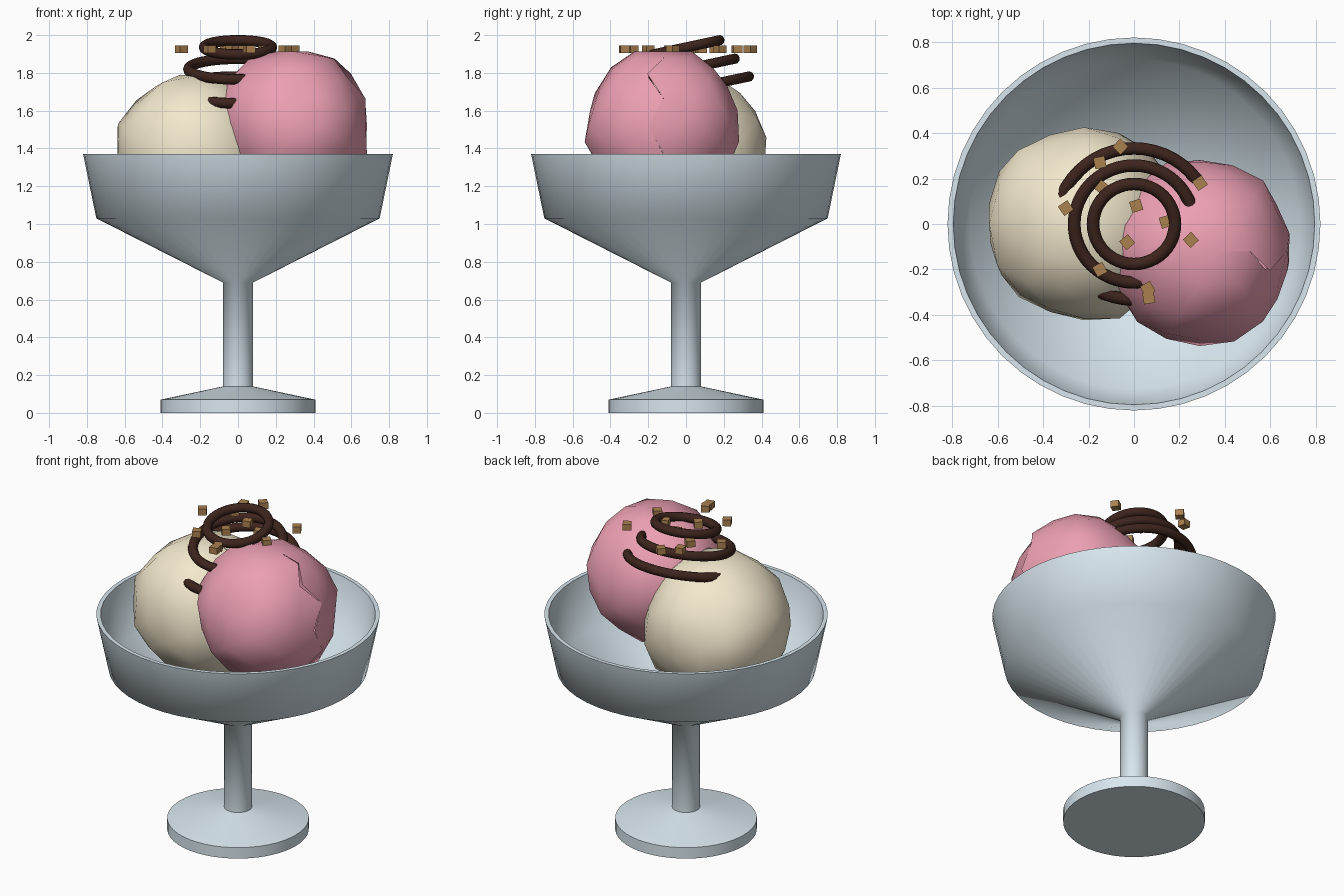
import bpy, bmesh, math, random
from mathutils import Vector

if "Cube" in bpy.data.objects:
    bpy.data.objects.remove(bpy.data.objects["Cube"])

random.seed(4)


def material(name, color):
    m = bpy.data.materials.new(name)
    m.diffuse_color = (*color, 1)
    m.use_nodes = True
    m.node_tree.nodes["Principled BSDF"].inputs["Base Color"].default_value = m.diffuse_color
    return m


GLASS = material("glass", (0.69, 0.80, 0.86))
CREAM = material("vanilla", (0.90, 0.81, 0.61))
PINK = material("strawberry", (0.84, 0.35, 0.45))
CHOC = material("chocolate", (0.047, 0.018, 0.012))
NUT = material("nut", (0.40, 0.22, 0.08))


def add_object(name, bm, mat, smooth=True):
    me = bpy.data.meshes.new(name)
    for f in bm.faces:
        f.smooth = smooth
    bm.to_mesh(me)
    bm.free()
    ob = bpy.data.objects.new(name, me)
    me.materials.append(mat)
    bpy.context.collection.objects.link(ob)
    return ob


# Stemmed dish: one lathed profile, outside then inside
def lathe(name, profile, steps, mat):
    bm = bmesh.new()
    vs = [bm.verts.new((r, 0, z)) for r, z in profile]
    es = [bm.edges.new(p) for p in zip(vs, vs[1:])]
    bmesh.ops.spin(bm, geom=vs + es, cent=(0, 0, 0), axis=(0, 0, 1),
                   angle=2 * math.pi, steps=steps)
    bmesh.ops.remove_doubles(bm, verts=bm.verts, dist=1e-4)
    bmesh.ops.recalc_face_normals(bm, faces=bm.faces)
    ob = add_object(name, bm, mat)
    bpy.context.view_layer.objects.active = ob
    ob.select_set(True)
    bpy.ops.object.shade_smooth_by_angle(angle=math.radians(77))
    ob.select_set(False)


lathe("sundae_dish", [(0, 0), (0.41, 0), (0.41, 0.07), (0.08, 0.14), (0.08, 0.69),
                      (0.75, 1.03), (0.82, 1.37), (0.795, 1.37), (0.725, 1.05),
                      (0.05, 0.72), (0, 0.72)], 48, GLASS)


# Lumpy scoops: icosahedron split in thirds, with a ragged crack on +x
def scoop(name, center, radius, mat):
    bm = bmesh.new()
    t = (1 + math.sqrt(5)) / 2
    for a in (-1, 1):
        for b in (-t, t):
            for co in ((a, 0, b), (0, b, a), (b, a, 0)):
                bm.verts.new(co)
    bmesh.ops.convex_hull(bm, input=bm.verts)
    bmesh.ops.subdivide_edges(bm, edges=bm.edges[:], cuts=2, use_grid_fill=True)
    bmesh.ops.triangulate(bm, faces=bm.faces[:])
    for v in bm.verts:
        v.co.normalize()
    seam = []
    for e in bm.edges:
        mids = [f.calc_center_median() for f in e.link_faces]
        if len(mids) == 2 and min(m.x for m in mids) > 0 and \
                (mids[0].y < -0.001) != (mids[1].y < -0.001):
            seam.append(e)
    bmesh.ops.split_edges(bm, edges=seam)
    for v in bm.verts:
        v.co = Vector(center) + v.co * radius * random.uniform(0.96, 1.04)
    bmesh.ops.recalc_face_normals(bm, faces=bm.faces)
    add_object(name, bm, mat)


scoop("vanilla_scoop", (-0.22, 0.0, 1.37), 0.43, CREAM)
scoop("strawberry_scoop", (0.29, -0.12, 1.52), 0.41, PINK)

# Chocolate sauce: three tilted rings sinking into the scoops
for i, (r, z) in enumerate([(0.18, 1.935), (0.263, 1.82), (0.34, 1.71)]):
    bpy.ops.mesh.primitive_torus_add(major_radius=r, minor_radius=0.028,
                                     major_segments=48, minor_segments=10,
                                     location=(0, 0, z), rotation=(0.21, 0, 0))
    ob = bpy.context.object
    ob.name = f"sauce_ring_{i + 1}"
    ob.data.materials.append(CHOC)
    bpy.ops.object.shade_smooth()

# Chopped nuts: small cubes scattered at one height
NUTS = [(-0.30, 0.07, 0.6), (-0.15, 0.27, 0.2), (-0.06, 0.34, 0.8), (0.29, 0.18, 0.6),
        (0.01, 0.08, 0.3), (0.14, 0.01, 0.3), (-0.03, -0.08, 0.7), (0.25, -0.07, 0.75),
        (-0.15, -0.20, 0.5), (0.06, -0.285, 0.5), (0.065, -0.325, 0.15), (-0.14, 0.16, 0.9)]
for i, (x, y, a) in enumerate(NUTS):
    bpy.ops.mesh.primitive_cube_add(size=1, location=(x, y, 1.925), rotation=(0, 0, a))
    ob = bpy.context.object
    ob.name = f"nut_piece_{i + 1}"
    ob.scale = (0.05, 0.05, 0.04)
    ob.data.materials.append(NUT)
